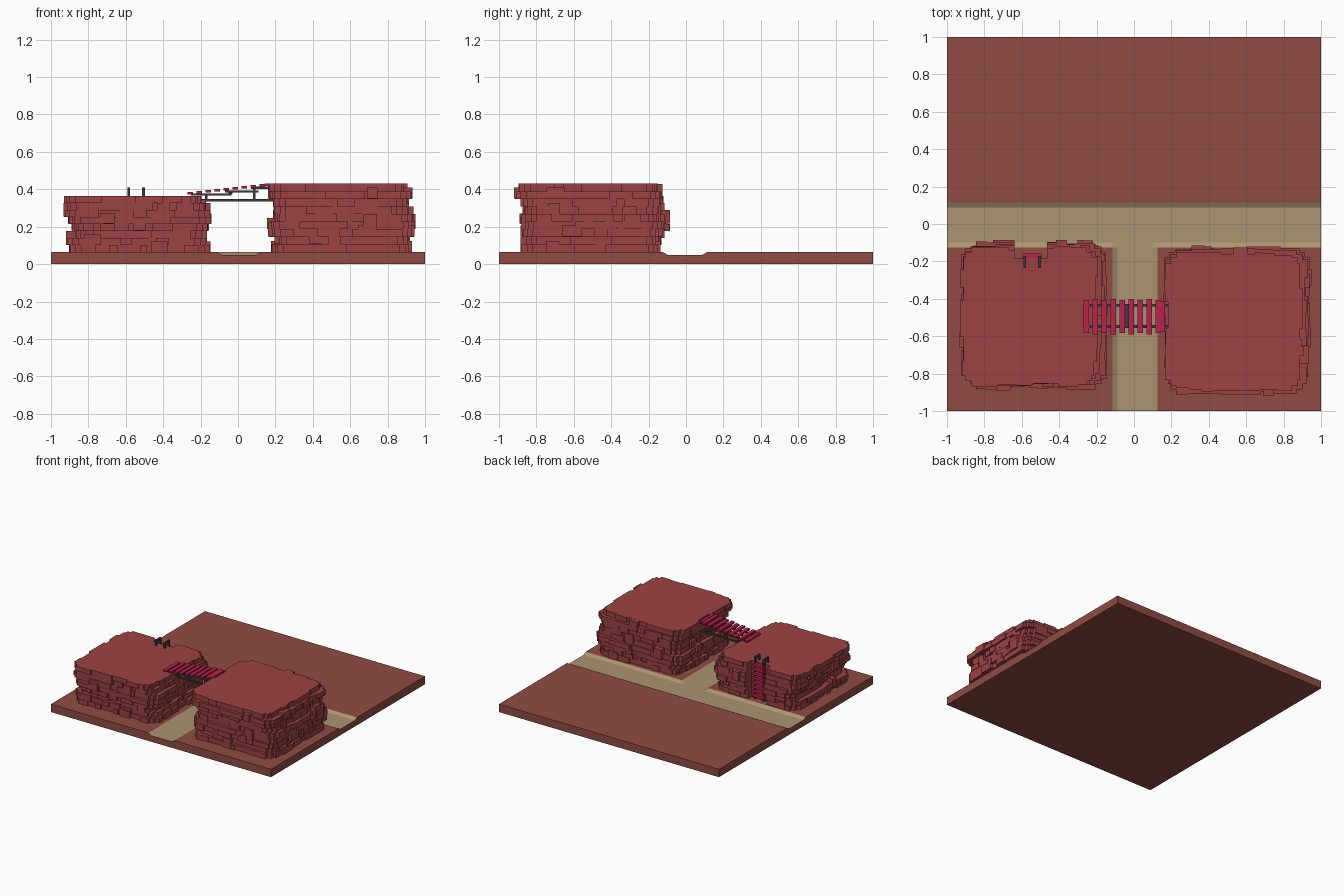
import bpy, bmesh, random
from mathutils import Matrix, Vector

cube = bpy.data.objects.get("Cube")
if cube:
    bpy.data.objects.remove(cube)


def material(name, rgb):
    m = bpy.data.materials.new(name)
    m.use_nodes = True
    m.diffuse_color = (*rgb, 1)
    m.node_tree.nodes["Principled BSDF"].inputs["Base Color"].default_value = (*rgb, 1)
    return m


EARTH = material("brown earth", (0.275, 0.072, 0.054))
SAND = material("sand path", (0.41, 0.295, 0.17))
ROCK = material("red rock", (0.335, 0.055, 0.056))
PLANK = material("crimson wood", (0.50, 0.016, 0.075))
IRON = material("dark iron", (0.05, 0.042, 0.04))


def finish(name, bm, *mats):
    bmesh.ops.recalc_face_normals(bm, faces=bm.faces)
    me = bpy.data.meshes.new(name)
    bm.to_mesh(me)
    bm.free()
    for m in mats:
        me.materials.append(m)
    ob = bpy.data.objects.new(name, me)
    bpy.context.scene.collection.objects.link(ob)
    return ob


def add_box(bm, x0, x1, y0, y1, z0, z1):
    mid = Vector(((x0 + x1) / 2, (y0 + y1) / 2, (z0 + z1) / 2))
    scale = Matrix.Diagonal((x1 - x0, y1 - y0, z1 - z0, 1))
    bmesh.ops.create_cube(bm, size=1, matrix=Matrix.Translation(mid) @ scale)


def boxes(name, mat, dims):
    bm = bmesh.new()
    for d in dims:
        add_box(bm, *d)
    return finish(name, bm, mat)


# Ground slab with a shallow T-shaped path sunk into its top
GROUND, PATH = 0.065, 0.05
xs = [-1, -0.115, -0.088, 0.098, 0.125, 1]
ys = [-1, -0.125, -0.098, 0.088, 0.115, 1]


def sunk(i, j):
    return j in (2, 3) or (i in (2, 3) and j <= 3)


bm = bmesh.new()
grid = [[bm.verts.new((x, y, PATH if sunk(i, j) else GROUND))
         for j, y in enumerate(ys)] for i, x in enumerate(xs)]
for i in range(5):
    for j in range(5):
        f = bm.faces.new((grid[i][j], grid[i + 1][j], grid[i + 1][j + 1], grid[i][j + 1]))
        f.material_index = int(any(v.co.z < GROUND - 0.005 for v in f.verts))
rim = [e for e in bm.edges if e.is_boundary]
new = bmesh.ops.extrude_edge_only(bm, edges=rim)["geom"]
for v in [g for g in new if isinstance(g, bmesh.types.BMVert)]:
    v.co.z = 0
for f in [g for g in new if isinstance(g, bmesh.types.BMFace)]:
    f.material_index = 0
base = bmesh.ops.holes_fill(bm, edges=[e for e in bm.edges if e.is_boundary], sides=0)
for f in base["faces"]:
    f.material_index = 0
finish("ground", bm, EARTH, SAND)


# Mesas: stacked rock courses, each with a randomly stepped outline
def outline(rng, x0, x1, y0, y1, notch):
    c = 0.06
    pts = []
    corners = [(x0, y0), (x1, y0), (x1, y1), (x0, y1)]
    for k in range(4):
        a, b = Vector(corners[k]), Vector(corners[(k + 1) % 4])
        length = (b - a).length
        along = (b - a).normalized()
        inward = Vector((-along.y, along.x))
        cuts = [c]
        while cuts[-1] < length - c - 0.14:
            cuts.append(cuts[-1] + rng.uniform(0.035, 0.13))
        cuts.append(length - c)
        gap = None
        if notch and k == 2:
            gap = (x1 - notch[1], x1 - notch[0])
            cuts = sorted([t for t in cuts if not gap[0] - 0.02 < t < gap[1] + 0.02] + list(gap))
        pts.append(a + along * c / 2 + inward * c / 2)
        pts.append(a + along * c + inward * c / 2)
        for t0, t1 in zip(cuts, cuts[1:]):
            d = rng.choice((0, 0.004, 0.01, 0.018))
            if gap and gap[0] - 0.001 < t0 and t1 < gap[1] + 0.001:
                d = y1 - notch[2]
            pts += [a + along * t0 + inward * d, a + along * t1 + inward * d]
        pts.append(b - along * c + inward * c / 2)
    return pts


def mesa(name, top, rows, seed, notch=None):
    rng = random.Random(seed)
    bm = bmesh.new()
    step = (top - GROUND) / len(rows)
    for r, (x0, x1, y0, y1) in enumerate(rows):
        z0 = GROUND + r * step
        pts = outline(rng, x0, x1, y0, y1, notch)
        # Drop repeated corners
        clean = [p for i, p in enumerate(pts) if (p - pts[i - 1]).length > 1e-5]
        low = [bm.verts.new((p.x, p.y, z0)) for p in clean]
        high = [bm.verts.new((p.x, p.y, z0 + step)) for p in clean]
        bm.faces.new(low[::-1])
        bm.faces.new(high)
        for i in range(len(low)):
            j = (i + 1) % len(low)
            bm.faces.new((low[i], low[j], high[j], high[i]))
        # Blocks two courses high that break up the joints
        if r + 1 < len(rows):
            for side in range(4):
                w = rng.uniform(0.05, 0.11)
                z1 = z0 + step * rng.choice((1.5, 2))
                p = 0.004
                if side < 2:
                    u = rng.uniform(x0 + 0.07, x1 - 0.07 - w)
                    if side and notch and u < notch[1] + 0.01 and u + w > notch[0] - 0.01:
                        continue
                    v0, v1 = (y0 - p, y0 + 0.05) if side == 0 else (y1 - 0.05, y1 + p)
                    add_box(bm, u, u + w, v0, v1, z0 + 0.001, z1 - 0.001)
                else:
                    u = rng.uniform(y0 + 0.07, y1 - 0.07 - w)
                    v0, v1 = (x0 - p, x0 + 0.05) if side == 2 else (x1 - 0.05, x1 + p)
                    add_box(bm, v0, v1, u, u + w, z0 + 0.001, z1 - 0.001)
    return finish(name, bm, ROCK)


# Each course: x min, x max, y min, y max
mesa("left_mesa", 0.43, [
    (0.18, 0.925, -0.88, -0.14), (0.20, 0.915, -0.86, -0.15), (0.165, 0.94, -0.88, -0.13),
    (0.16, 0.945, -0.875, -0.12), (0.19, 0.935, -0.86, -0.14), (0.195, 0.91, -0.86, -0.15),
    (0.19, 0.91, -0.88, -0.14), (0.165, 0.93, -0.915, -0.13), (0.165, 0.905, -0.895, -0.15),
], 4)
mesa("right_mesa", 0.365, [
    (-0.90, -0.15, -0.87, -0.14), (-0.915, -0.17, -0.865, -0.13), (-0.875, -0.195, -0.85, -0.115),
    (-0.885, -0.16, -0.87, -0.085), (-0.905, -0.145, -0.885, -0.09), (-0.93, -0.15, -0.87, -0.10),
    (-0.925, -0.175, -0.86, -0.115), (-0.93, -0.195, -0.87, -0.12),
], 9, notch=(-0.64, -0.465, -0.185))

# Bridge: planks climbing across the gap on stepped iron beams
planks = []
for i in range(9):
    x = -0.255 + 0.048 * i
    z = 0.371 + 0.0055 * i
    half = 0.095 if i % 2 else 0.088
    planks.append((x - 0.015, x + 0.015, -0.495 - half, -0.495 + half, z, z + 0.014))
planks.append((0.142, 0.166, -0.575, -0.415, 0.417, 0.432))
boxes("bridge_planks", PLANK, planks)

beams = [(-0.05, -0.03, -0.545, -0.435, 0.374, 0.386)]
for y in (-0.435, -0.548):
    y0, y1 = y - 0.007, y + 0.007
    beams += [(-0.20, 0.20, y0, y1, 0.335, 0.348),
              (-0.25, -0.035, y0, y1, 0.366, 0.378),
              (-0.07, 0.11, y0, y1, 0.382, 0.394),
              (0.07, 0.19, y0, y1, 0.402, 0.414),
              (0.08, 0.094, y0, y1, 0.34, 0.41),
              (-0.176, -0.162, y0, y1, 0.34, 0.372)]
boxes("bridge_beams", IRON, beams)

# Ladder in the notch, with rails that hook over the rim
rails = []
for x in (-0.585, -0.505):
    x0, x1 = x - 0.007, x + 0.007
    rails += [(x0, x1, -0.184, -0.17, GROUND, 0.41),
              (x0, x1, -0.235, -0.17, 0.396, 0.41),
              (x0, x1, -0.235, -0.221, 0.36, 0.41)]
boxes("ladder_rails", IRON, rails)
boxes("ladder_rungs", PLANK, [
    (-0.595, -0.495, -0.184, -0.158, 0.085 + 0.036 * i, 0.105 + 0.036 * i) for i in range(8)])
